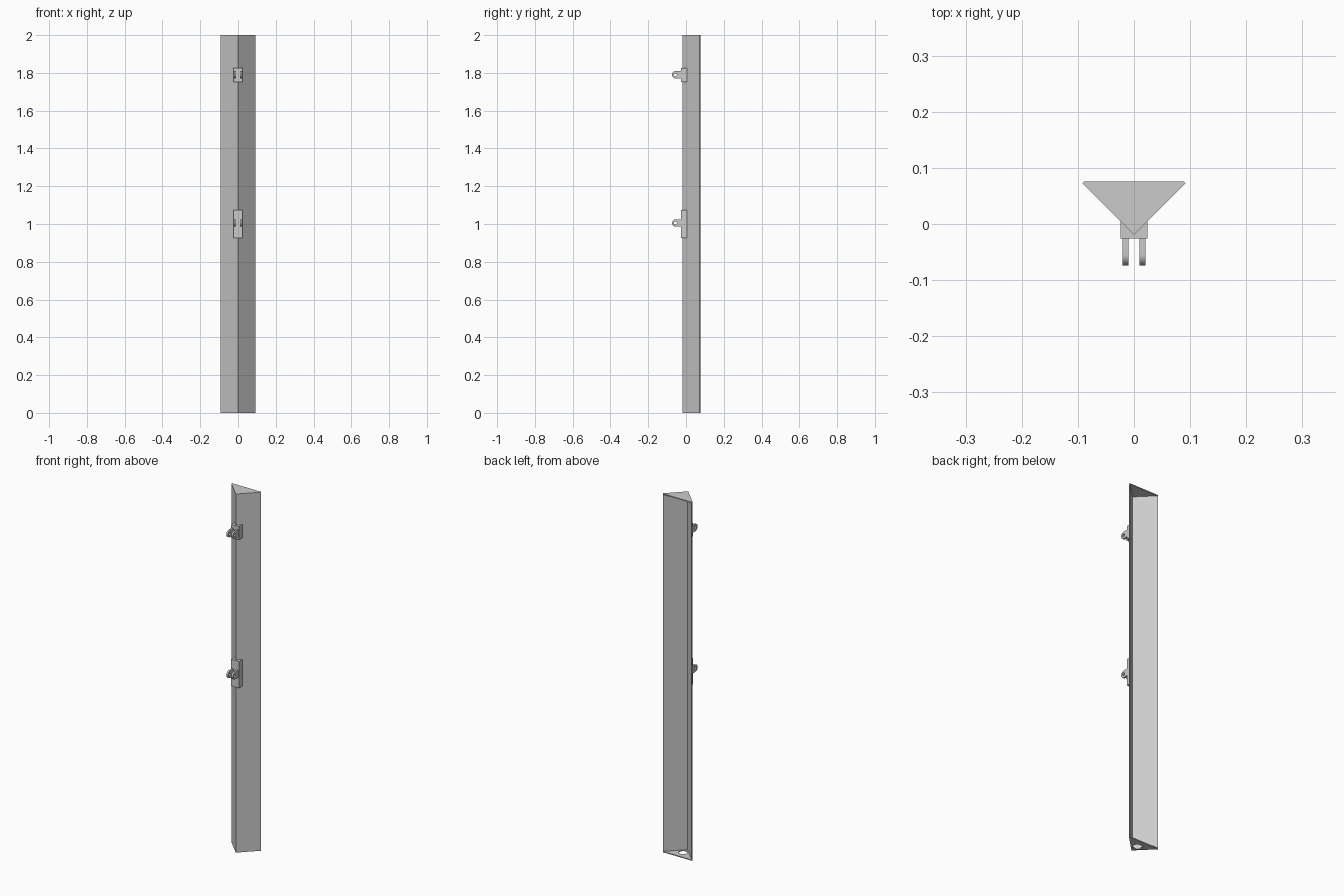
import bpy
import bmesh
from math import cos, sin, pi, radians
from mathutils import Vector

cube = bpy.data.objects.get("Cube")
if cube:
    bpy.data.objects.remove(cube, do_unlink=True)

# Single painted-metal colour
steel = bpy.data.materials.new("plain grey steel")
steel.use_nodes = True
steel.diffuse_color = (0.6, 0.6, 0.6, 1)
steel.node_tree.nodes["Principled BSDF"].inputs["Base Color"].default_value = (0.6, 0.6, 0.6, 1)


def arc(cu, cv, r, start, end, steps):
    return [(cu + r * cos(radians(start + (end - start) * i / steps)),
             cv + r * sin(radians(start + (end - start) * i / steps)))
            for i in range(steps + 1)]


def circle(cu, cv, r, steps=24):
    return arc(cu, cv, r, 0, 360, steps)[:-1]


def prism(name, loops, low, high, along="z"):
    """Extrude an outline, with optional hole loops, along z (xy outline) or x (yz outline)."""
    bm = bmesh.new()
    for loop in loops:
        verts = [bm.verts.new((u, v, low) if along == "z" else (low, u, v)) for u, v in loop]
        for i, vert in enumerate(verts):
            bm.edges.new((vert, verts[i - 1]))
    axis = Vector((0, 0, 1) if along == "z" else (1, 0, 0))
    bmesh.ops.triangle_fill(bm, use_beauty=True, edges=bm.edges[:], normal=axis)
    result = bmesh.ops.extrude_face_region(bm, geom=bm.faces[:], use_keep_orig=True)
    top = [g for g in result["geom"] if isinstance(g, bmesh.types.BMVert)]
    bmesh.ops.translate(bm, verts=top, vec=axis * (high - low))
    bmesh.ops.recalc_face_normals(bm, faces=bm.faces[:])
    mesh = bpy.data.meshes.new(name)
    bm.to_mesh(mesh)
    bm.free()
    mesh.materials.append(steel)
    obj = bpy.data.objects.new(name, mesh)
    bpy.context.collection.objects.link(obj)
    bpy.ops.object.select_all(action="DESELECT")
    obj.select_set(True)
    bpy.context.view_layer.objects.active = obj
    bpy.ops.object.shade_smooth_by_angle(angle=radians(30))
    return obj


# Folded angle post, open at the back
APEX = -0.0195
INNER = APEX + 0.007
HEIGHT = 2.0
WALL = 0.005
tip = (0.092, APEX + 0.092)
lip = (0.0885, INNER + 0.0885)
prism("angle_post", [[(0, APEX), tip, lip, (0, INNER), (-lip[0], lip[1]), (-tip[0], tip[1])]],
      0, HEIGHT)

# End plates closing the post, the lower one with a drain hole
end = [(0, INNER), lip, (-lip[0], lip[1])]
prism("top_plate", [end], HEIGHT - WALL, HEIGHT)
prism("bottom_plate", [end, circle(0, 0.026, 0.023, 32)], 0, WALL)

# Notched brackets, each with a pair of rounded, drilled lugs
FRONT = -0.026
HALF = 0.024
LUG = 0.0195
for label, low, high, pin in (("upper", 1.753, 1.827, 1.79), ("middle", 0.926, 1.075, 1.005)):
    block = [(-HALF, FRONT), (HALF, FRONT), (HALF, APEX + HALF), (0, APEX), (-HALF, APEX + HALF)]
    prism(label + "_bracket", [block], low, high)
    outline = arc(-0.0545, pin, LUG, 90, 270, 16) + [(FRONT, pin - LUG), (FRONT, pin + LUG)]
    hole = circle(-0.0565, pin, 0.008)
    prism(label + "_left_lug", [outline, hole], 0.01, 0.0205, "x")
    prism(label + "_right_lug", [outline, hole], -0.0205, -0.01, "x")
